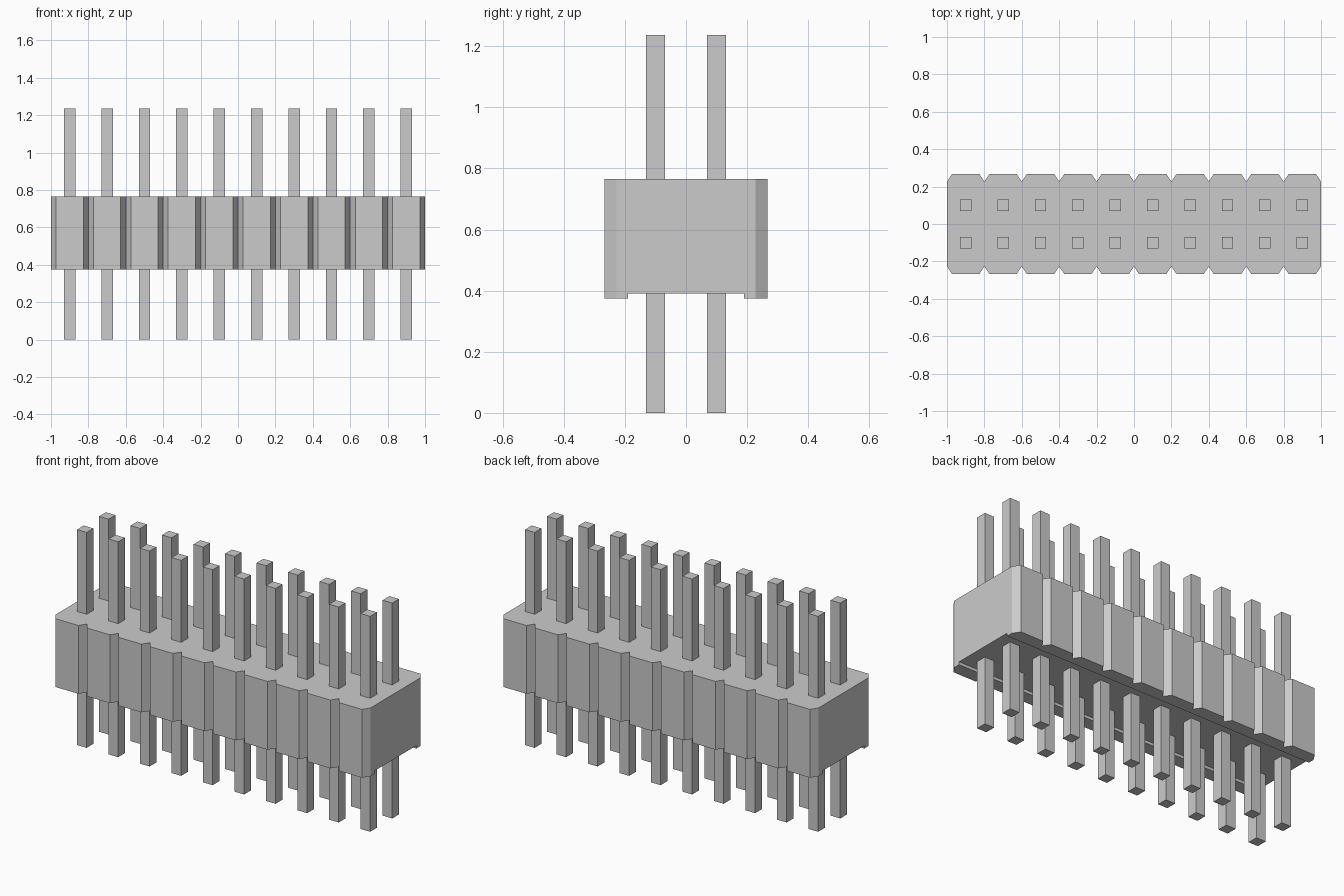
import bpy, bmesh

if "Cube" in bpy.data.objects:
    bpy.data.objects.remove(bpy.data.objects["Cube"])

PITCH, COLS = 0.2, 10
HALF_Y, NOTCH_Y, NOTCH_X = 0.267, 0.227, 0.027
Z_BOTTOM, Z_GROOVE, Z_TOP = 0.374, 0.391, 0.766
PIN_W, PIN_H = 0.061, 1.236


def add_object(name, mesh, loc=(0, 0, 0)):
    obj = bpy.data.objects.new(name, mesh)
    obj.location = loc
    bpy.context.collection.objects.link(obj)
    return obj


def prism(name, outline, z0, z1):
    """Mesh from a closed xy outline extruded between two heights."""
    bm = bmesh.new()
    face = bm.faces.new([bm.verts.new((x, y, z0)) for x, y in outline])
    ext = bmesh.ops.extrude_face_region(bm, geom=[face], use_keep_orig=True)
    top = [v for v in ext["geom"] if isinstance(v, bmesh.types.BMVert)]
    bmesh.ops.translate(bm, verts=top, vec=(0, 0, z1 - z0))
    bmesh.ops.recalc_face_normals(bm, faces=bm.faces)
    mesh = bpy.data.meshes.new(name)
    bm.to_mesh(mesh)
    bm.free()
    return mesh


def rect(hx, hy):
    return [(-hx, -hy), (hx, -hy), (hx, hy), (-hx, hy)]


# Housing outline: one chamfered cell per column, V notches between cells
front = [(-1, -NOTCH_Y)]
for i in range(COLS):
    x0 = -1 + i * PITCH
    x1 = x0 + PITCH
    front += [(x0 + NOTCH_X, -HALF_Y), (x1 - NOTCH_X, -HALF_Y), (x1, -NOTCH_Y)]
outline = front + [(-x, -y) for x, y in front]
housing = add_object("housing", prism("housing", outline, Z_BOTTOM, Z_TOP))

# Shallow groove along the underside, open at both ends
cutter = add_object("groove_cutter",
                    prism("groove_cutter", rect(1.1, 0.19), 0.3, Z_GROOVE))
cutter.hide_render = True
groove = housing.modifiers.new("underside_groove", "BOOLEAN")
groove.operation = "DIFFERENCE"
groove.solver = "EXACT"
groove.object = cutter
bpy.context.view_layer.objects.active = housing
bpy.ops.object.modifier_apply(modifier=groove.name)
bpy.data.objects.remove(cutter)

# Two rows of square pins sharing one mesh
pin_mesh = prism("pin", rect(PIN_W / 2, PIN_W / 2), 0, PIN_H)
for row, y in (("front", -0.1), ("back", 0.1)):
    for i in range(COLS):
        add_object(f"{row}_pin_{i + 1}", pin_mesh, (-0.9 + i * PITCH, y, 0))
